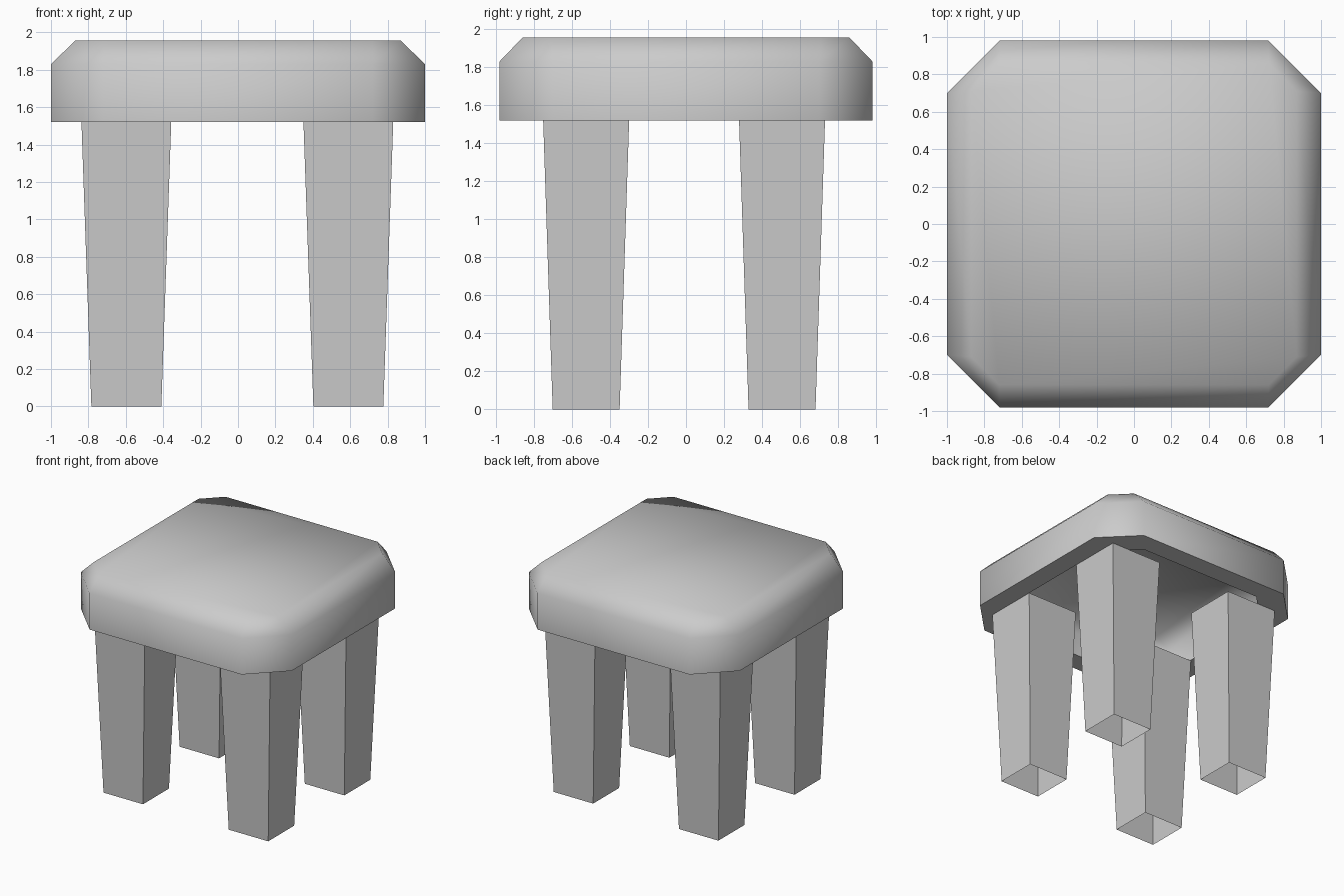
import bpy
import bmesh
import math

cube = bpy.data.objects.get("Cube")
if cube:
    bpy.data.objects.remove(cube, do_unlink=True)

grey = bpy.data.materials.new("plain_grey")
grey.use_nodes = True
colour = (0.6, 0.6, 0.6, 1)
grey.diffuse_color = colour
grey.node_tree.nodes["Principled BSDF"].inputs["Base Color"].default_value = colour


def octagon(bm, hx, hy, cut, z):
    """Ring of a rectangle with its corners cut off."""
    points = []
    for sx, sy in ((1, 1), (-1, 1), (-1, -1), (1, -1)):
        pair = [(sx * hx, sy * (hy - cut), z), (sx * (hx - cut), sy * hy, z)]
        points += pair if sx * sy > 0 else pair[::-1]
    return [bm.verts.new(p) for p in points]


def rectangle(bm, cx, cy, hx, hy, z):
    return [bm.verts.new((cx + sx * hx, cy + sy * hy, z))
            for sx, sy in ((1, 1), (-1, 1), (-1, -1), (1, -1))]


def bridge(bm, rings):
    """Join each ring to the next with quads."""
    for low, high in zip(rings, rings[1:]):
        for i in range(len(low)):
            j = (i + 1) % len(low)
            bm.faces.new((low[i], low[j], high[j], high[i]))


def finish(bm, name):
    mesh = bpy.data.meshes.new(name)
    bm.to_mesh(mesh)
    bm.free()
    mesh.materials.append(grey)
    obj = bpy.data.objects.new(name, mesh)
    bpy.context.collection.objects.link(obj)
    return obj


# Seat: a padded slab, hollow underneath, with a flat rim
bm = bmesh.new()
rings = [octagon(bm, *r) for r in (
    (0.71, 0.70, 0.13, 1.82),   # cavity ceiling
    (0.83, 0.81, 0.25, 1.72),   # cavity wall
    (0.83, 0.81, 0.25, 1.52),   # inner rim
    (1.00, 0.98, 0.28, 1.52),   # outer rim
    (1.00, 0.98, 0.28, 1.83),   # side wall
    (0.87, 0.86, 0.15, 1.955),  # top edge
)]
bridge(bm, rings)
bm.faces.new(rings[-1])
bm.faces.new(rings[0][::-1])
seat = finish(bm, "seat")
bpy.ops.object.select_all(action="DESELECT")
seat.select_set(True)
bpy.context.view_layer.objects.active = seat
bpy.ops.object.shade_smooth_by_angle(angle=math.radians(60))

# Legs: four open tubes that narrow towards the floor
for side, cx in (("left", 0.59), ("right", -0.597)):
    for end, cy in (("front", -0.525), ("back", 0.505)):
        bm = bmesh.new()
        bridge(bm, [rectangle(bm, cx, cy, 0.187, 0.176, 0),
                    rectangle(bm, cx, cy, 0.24, 0.226, 1.52)])
        finish(bm, f"{end}_{side}_leg")
